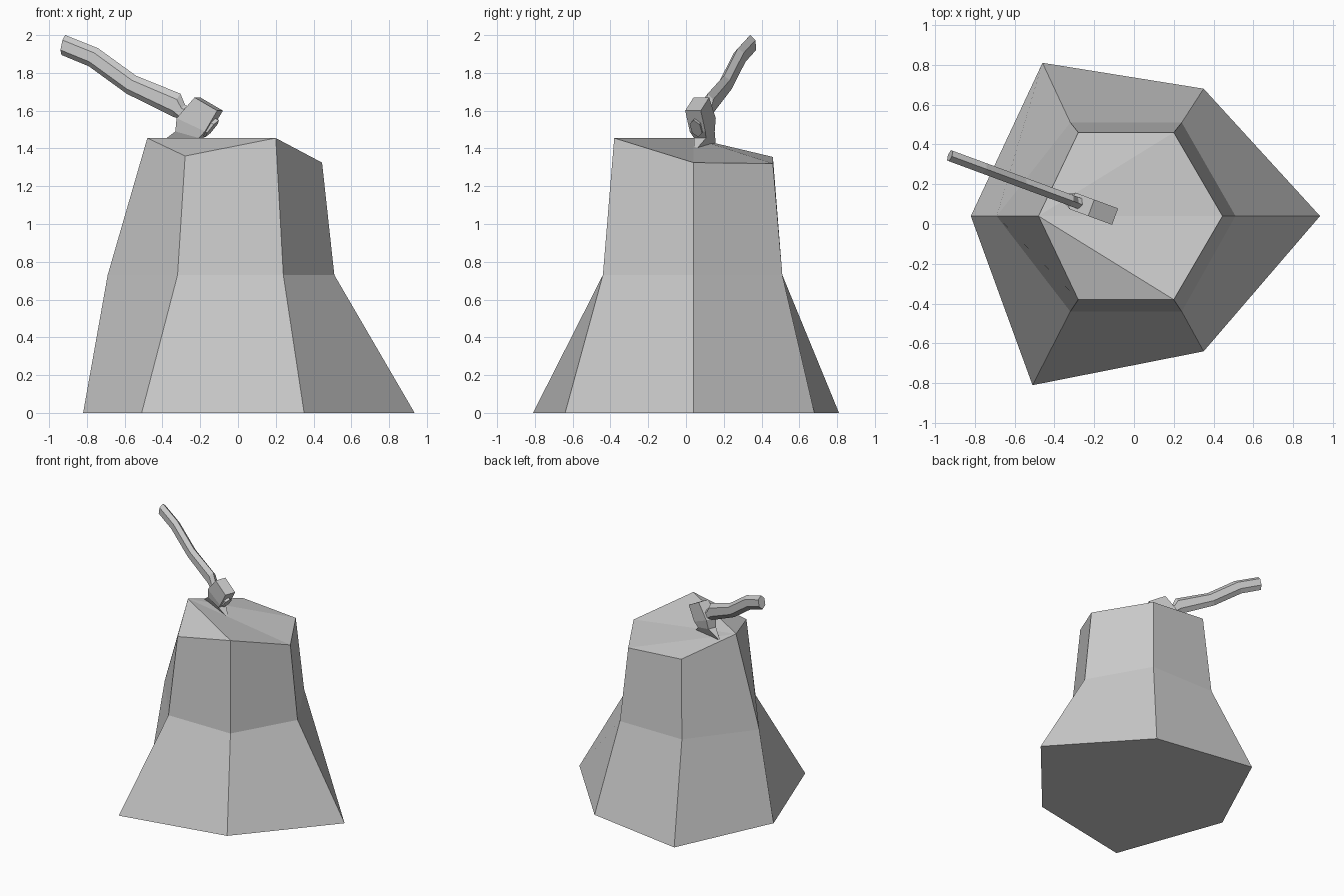
import bpy, bmesh
from mathutils import Vector

if "Cube" in bpy.data.objects:
    bpy.data.objects.remove(bpy.data.objects["Cube"])


def loft(name, rings, cap_start=True, fan_end=None):
    """Skin a list of equal-length point rings; the end cap may be a fan from one corner."""
    bm = bmesh.new()
    rows = [[bm.verts.new(p) for p in ring] for ring in rings]
    n = len(rows[0])
    for a, b in zip(rows, rows[1:]):
        for i in range(n):
            j = (i + 1) % n
            bm.faces.new((a[i], a[j], b[j], b[i]))
    if cap_start:
        bm.faces.new(rows[0][::-1])
    if fan_end is None:
        bm.faces.new(rows[-1])
    else:
        end = rows[-1][fan_end:] + rows[-1][:fan_end]
        for tri in ((0, 1, 2), (0, 2, 3), (0, 3, 4), (0, 4, 5)):
            bm.faces.new([end[k] for k in tri])
    bmesh.ops.recalc_face_normals(bm, faces=bm.faces[:])
    mesh = bpy.data.meshes.new(name)
    bm.to_mesh(mesh)
    bm.free()
    obj = bpy.data.objects.new(name, mesh)
    bpy.context.collection.objects.link(obj)
    return obj


# Stump: three six-sided rings, uneven flared roots and a crooked cut on top
foot = [(-0.82, 0.04, 0), (-0.51, -0.81, 0), (0.35, -0.64, 0),
        (0.935, 0.04, 0), (0.35, 0.68, 0), (-0.46, 0.81, 0)]
waist = [(-0.69, 0.04, 0.73), (-0.32, -0.44, 0.73), (0.24, -0.44, 0.73),
         (0.51, 0.04, 0.73), (0.24, 0.51, 0.73), (-0.32, 0.51, 0.73)]
cut = [(-0.48, 0.04, 1.455), (-0.28, -0.38, 1.36), (0.20, -0.38, 1.455),
       (0.445, 0.04, 1.325), (0.20, 0.46, 1.32), (-0.28, 0.46, 1.355)]
loft("stump", [foot, waist, cut], fan_end=0)

# The axe lies in one upright plane, turned about z
SIDE = Vector((0.346, 0.938, 0))


def in_plane(x, z, offset):
    return Vector((x, 0.002 - 0.369 * x, z)) + SIDE * offset


# Axe handle: bent hexagonal bar, each station is upper point and lower point
stations = [((-0.915, 2.0), (-0.935, 1.895)), ((-0.74, 1.93), (-0.79, 1.835)),
            ((-0.54, 1.785), (-0.59, 1.69)), ((-0.305, 1.69), (-0.345, 1.568)),
            ((-0.28, 1.63), (-0.32, 1.56)), ((-0.10, 1.55), (-0.172, 1.46))]
handle = []
for (tx, tz), (bx, bz) in stations:
    ring = []
    for t, w in ((0, 0), (0.25, 1), (0.75, 1), (1, 0), (0.75, -1), (0.25, -1)):
        ring.append(in_plane(tx + (bx - tx) * t, tz + (bz - tz) * t, 0.028 * w))
    handle.append(ring)
loft("axe_handle", handle)

# Axe head: poll, eye, neck and flared edge sunk in the wood
sections = [((-0.215, 1.67), (-0.095, 1.60), 0.044),
            ((-0.31, 1.56), (-0.16, 1.49), 0.044),
            ((-0.32, 1.49), (-0.195, 1.455), 0.034),
            ((-0.41, 1.43), (-0.12, 1.39), 0.004)]
head = [[in_plane(*l, -t), in_plane(*r, -t), in_plane(*r, t), in_plane(*l, t)]
        for l, r, t in sections]
loft("axe_head", head)
